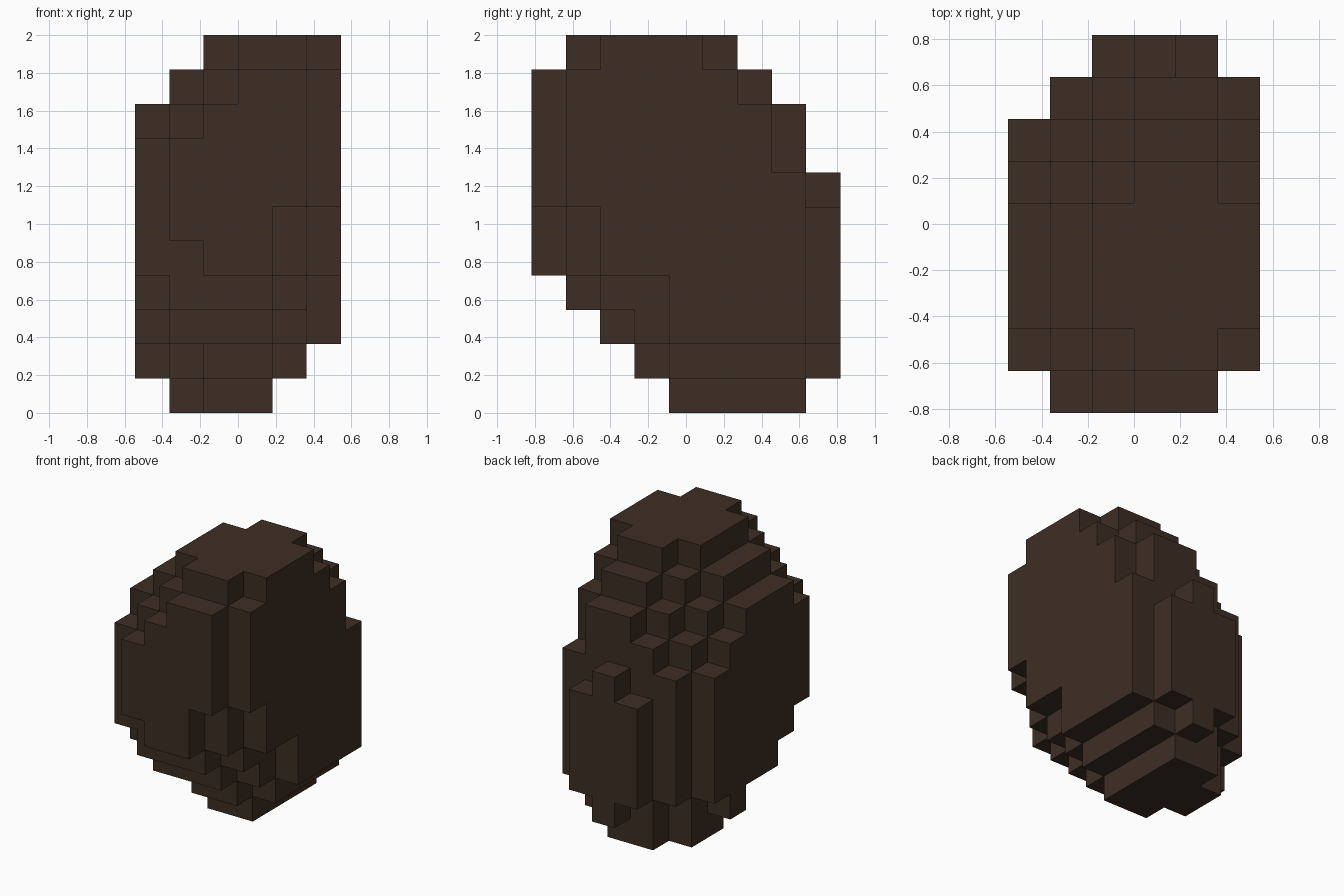
import bpy, bmesh, math
from mathutils import Vector

cube = bpy.data.objects.get("Cube")
if cube:
    bpy.data.objects.remove(cube, do_unlink=True)

CELL = 2 / 11
NX, NY = 6, 9

# Solid columns per row, front to back; each pair is (bottom, top) in cells, from -x to +x
NONE = (0, 0)
ROWS = [
    [NONE, (5, 8), (4, 9), (4, 10), (6, 10), NONE],
    [(4, 8), (3, 9), (3, 10), (3, 11), (4, 11), (6, 10)],
    [(3, 9), (2, 10), (2, 11), (2, 11), (3, 11), (4, 11)],
    [(2, 9), (2, 10), (1, 11), (1, 11), (2, 11), (4, 11)],
    [(2, 9), (1, 10), (0, 11), (0, 11), (1, 11), (2, 11)],
    [(1, 8), (0, 9), (0, 10), (0, 11), (1, 11), (2, 10)],
    [(2, 7), (0, 8), (0, 9), (0, 10), (1, 10), (2, 9)],
    [NONE, (2, 7), (0, 8), (0, 9), (1, 9), (2, 7)],
    [NONE, NONE, (2, 6), (1, 7), (2, 6), NONE],
]
cells = {(i, j, k) for j, row in enumerate(ROWS)
         for i, (low, high) in enumerate(row) for k in range(low, high)}

# Dark brown material
brown = bpy.data.materials.new("dark_brown")
brown.use_nodes = True
colour = (0.047, 0.027, 0.0175, 1)
brown.diffuse_color = colour
bsdf = next(n for n in brown.node_tree.nodes if n.type == 'BSDF_PRINCIPLED')
bsdf.inputs["Base Color"].default_value = colour
bsdf.inputs["Roughness"].default_value = 0.9

# Outer skin of the blocky body: one square wherever a cell meets empty space
bm = bmesh.new()
corners = {}


def corner(p):
    key = tuple(p)
    if key not in corners:
        corners[key] = bm.verts.new(((p[0] - NX / 2) * CELL,
                                     (p[1] - NY / 2) * CELL, p[2] * CELL))
    return corners[key]


for cell in sorted(cells):
    for axis in range(3):
        u, v = Vector((0, 0, 0)), Vector((0, 0, 0))
        u[(axis + 1) % 3] = 1
        v[(axis + 2) % 3] = 1
        for side in (0, 1):
            step = list(cell)
            step[axis] += 2 * side - 1
            if tuple(step) in cells:
                continue
            base = Vector(cell)
            base[axis] += side
            quad = [base, base + u, base + u + v, base + v]
            if side == 0:
                quad.reverse()
            bm.faces.new([corner(p) for p in quad])

# Merge the squares of each flat side
bmesh.ops.dissolve_limit(bm, angle_limit=math.radians(1),
                         verts=bm.verts[:], edges=bm.edges[:])
mesh = bpy.data.meshes.new("blocky_body")
bm.to_mesh(mesh)
bm.free()
mesh.materials.append(brown)
body = bpy.data.objects.new("blocky_body", mesh)
bpy.context.collection.objects.link(body)
